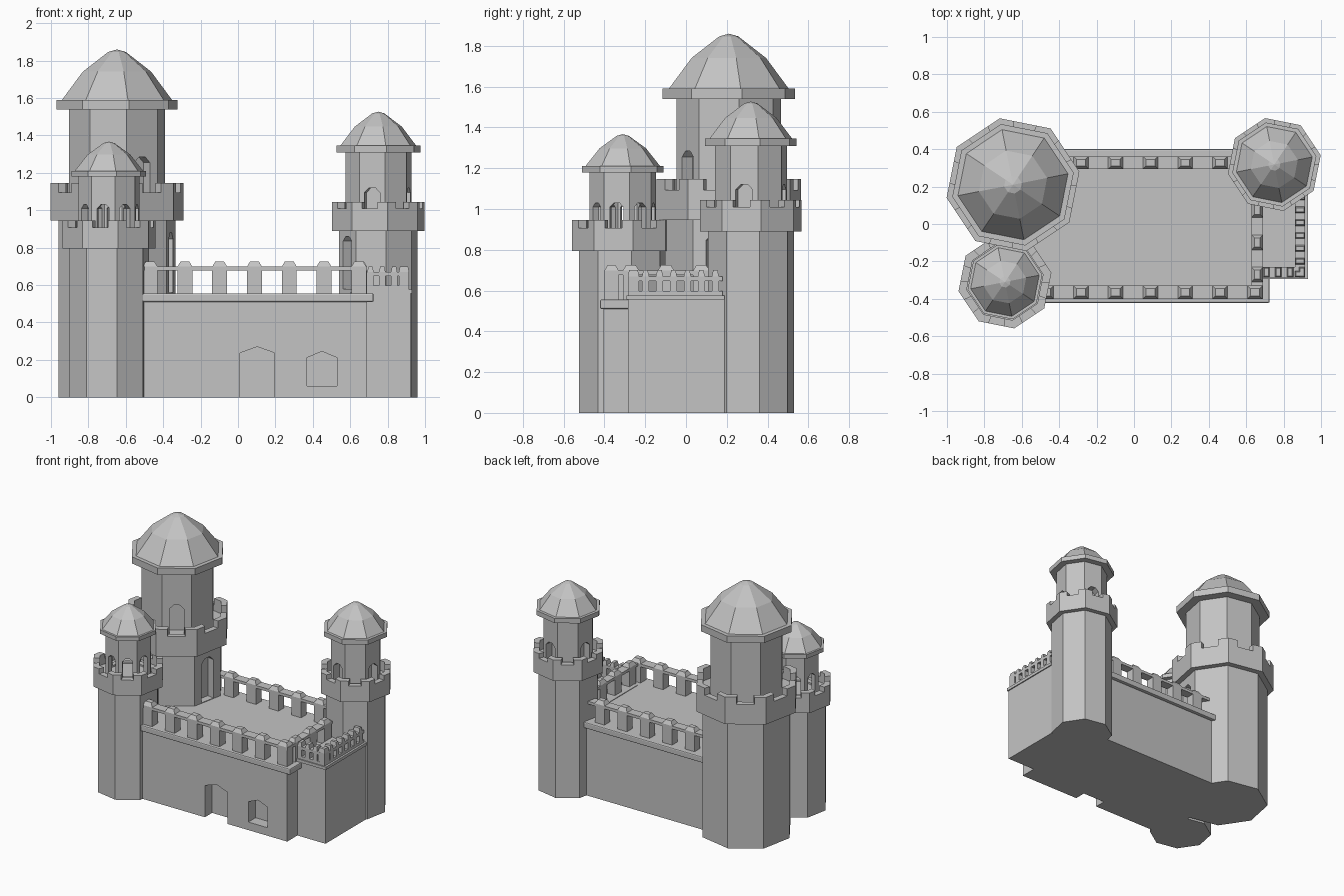
import bpy, bmesh
from math import cos, sin, radians, pi
from mathutils import Vector

if "Cube" in bpy.data.objects:
    bpy.data.objects.remove(bpy.data.objects["Cube"])

stone = bpy.data.materials.new("grey_stone")
stone.diffuse_color = (0.55, 0.55, 0.55, 1)
stone.use_nodes = True
stone.node_tree.nodes["Principled BSDF"].inputs["Base Color"].default_value = (0.55, 0.55, 0.55, 1)

SIDES = 8
TURN = radians(11.25)          # rotation shared by all towers
STEP = 2 * pi / SIDES
APOTHEM = cos(STEP / 2)


def finish(name, bm):
    bmesh.ops.recalc_face_normals(bm, faces=bm.faces)
    me = bpy.data.meshes.new(name)
    bm.to_mesh(me)
    bm.free()
    me.materials.append(stone)
    ob = bpy.data.objects.new(name, me)
    bpy.context.collection.objects.link(ob)
    return ob


def corner(c, r, k, z):
    a = TURN + k * STEP
    return Vector((c[0] + r * cos(a), c[1] + r * sin(a), z))


def lathe(name, c, profile, closed=False):
    """Eight-sided turned solid from (radius, height) points."""
    bm = bmesh.new()
    rings = []
    for r, z in profile:
        if r == 0:
            rings.append([bm.verts.new((c[0], c[1], z))] * SIDES)
        else:
            rings.append([bm.verts.new(corner(c, r, k, z)) for k in range(SIDES)])
    pairs = list(zip(rings, rings[1:]))
    if closed:
        pairs.append((rings[-1], rings[0]))
    for a, b in pairs:
        for k in range(SIDES):
            n = (k + 1) % SIDES
            loop = list(dict.fromkeys((a[k], a[n], b[n], b[k])))
            bm.faces.new(loop)
    return finish(name, bm)


def prism(bm, points, offset):
    low = [bm.verts.new(p) for p in points]
    high = [bm.verts.new(Vector(p) + Vector(offset)) for p in points]
    bm.faces.new(low)
    bm.faces.new(high)
    for i in range(len(low)):
        j = (i + 1) % len(low)
        bm.faces.new((low[i], low[j], high[j], high[i]))


def box(bm, x0, x1, y0, y1, z0, z1, taper=0.0):
    t = taper
    lo = [bm.verts.new(p) for p in ((x0, y0, z0), (x1, y0, z0), (x1, y1, z0), (x0, y1, z0))]
    hi = [bm.verts.new(p) for p in ((x0 + t, y0 + t, z1), (x1 - t, y0 + t, z1),
                                    (x1 - t, y1 - t, z1), (x0 + t, y1 - t, z1))]
    bm.faces.new(lo)
    bm.faces.new(hi)
    for i in range(4):
        j = (i + 1) % 4
        bm.faces.new((lo[i], lo[j], hi[j], hi[i]))


def block(name, *dims):
    bm = bmesh.new()
    box(bm, *dims)
    return finish(name, bm)


def cut_arch(target, c, angle, near, far, width, z0, z1):
    """Cut a pointed opening running outward from near to far along angle."""
    out = Vector((cos(angle), sin(angle), 0))
    side = Vector((-out.y, out.x, 0))
    base = Vector((c[0], c[1], 0)) + out * near
    h, spring = width / 2, z1 - width * 0.3
    outline = [(-h, z0), (h, z0), (h, spring), (h * 0.4, z1), (-h * 0.4, z1), (-h, spring)]
    bm = bmesh.new()
    prism(bm, [base + side * s + Vector((0, 0, z)) for s, z in outline], out * (far - near))
    cutter = finish("opening_cutter", bm)
    cutter.hide_render = True
    mod = target.modifiers.new("opening", "BOOLEAN")
    mod.operation, mod.solver, mod.object = "DIFFERENCE", "EXACT", cutter
    bpy.context.view_layer.objects.active = target
    bpy.ops.object.modifier_apply(modifier=mod.name)
    bpy.data.objects.remove(cutter)


def face_angle(k):
    return TURN + (k + 0.5) * STEP


def tower(name, c, shaft, gallery, upper, eave, roof, z_gal, z_gap, z_top, z_eave, lip, z_tip, hollow=False):
    floor = z_gap - 0.04
    wall = gallery - 0.045
    body = lathe(name + "_shaft", c, [(0, 0), (shaft, 0), (shaft, z_gal), (gallery, z_gal),
                                      (gallery, z_gap), (wall, z_gap), (wall, floor), (0, floor)])
    # battlements wrapping each corner of the gallery
    bm = bmesh.new()
    for k in range(SIDES):
        pts = []
        for r, order in ((gallery, (-1, 0, 1)), (wall, (1, 0, -1))):
            v = corner(c, r, k, z_gap)
            pts += [v.lerp(corner(c, r, k + d, z_gap), 0.28 * abs(d)) for d in order]
        prism(bm, pts, (0, 0, z_top - z_gap))
    finish(name + "_battlements", bm)
    # upper storey
    if hollow:
        room = lathe(name + "_belfry", c, [(upper, floor), (upper, z_eave),
                                           (upper - 0.04, z_eave), (upper - 0.04, floor)], True)
    else:
        room = lathe(name + "_upper", c, [(0, floor), (upper, floor), (upper, z_eave), (0, z_eave)])
    # faceted roof with a flat eave
    top = z_eave + lip
    h = z_tip - top
    lathe(name + "_roof", c, [(0, z_eave), (eave, z_eave), (eave, top), (roof, top),
                              (roof * 0.62, top + h * 0.56), (roof * 0.16, top + h * 0.95), (0, z_tip)])
    return body, room


# Towers
keep_c, front_c, right_c = (-0.647, 0.21), (-0.69, -0.31), (0.75, 0.318)
keep, keep_up = tower("keep", keep_c, 0.318, 0.362, 0.262, 0.331, 0.30,
                      0.945, 1.094, 1.147, 1.54, 0.05, 1.86)
front, belfry = tower("front_tower", front_c, 0.218, 0.253, 0.166, 0.203, 0.187,
                      0.795, 0.908, 0.945, 1.18, 0.03, 1.367, True)
right, right_up = tower("right_tower", right_c, 0.215, 0.253, 0.18, 0.229, 0.207,
                        0.89, 1.01, 1.045, 1.31, 0.035, 1.527)

# Tower doors and arches
cut_arch(keep_up, keep_c, face_angle(6), 0.18, 0.27, 0.1, 1.07, 1.285)
cut_arch(keep, keep_c, face_angle(7), 0.24, 0.35, 0.11, 0.56, 0.88)
cut_arch(right, right_c, face_angle(4), 0.14, 0.25, 0.08, 0.58, 0.86)
for k in (1, 3, 5, 7):
    cut_arch(right_up, right_c, face_angle(k), 0.11, 0.19, 0.085, 0.98, 1.12)
for k in range(SIDES):
    cut_arch(belfry, front_c, face_angle(k), 0.08, 0.18, 0.068, 0.88, 1.03)

# Main hall with gate and window
hall = block("hall", -0.6, 0.69, -0.405, 0.375, 0, 0.54)
for x, w, z0, z1 in ((0.103, 0.185, -0.05, 0.27), (0.449, 0.16, 0.06, 0.245)):
    out = [(x - w / 2, z0), (x + w / 2, z0), (x + w / 2, z1 - 0.033), (x, z1), (x - w / 2, z1 - 0.033)]
    bm = bmesh.new()
    prism(bm, [(px, -0.5, pz) for px, pz in out], (0, 0.18, 0))
    cutter = finish("gate_cutter", bm)
    cutter.hide_render = True
    mod = hall.modifiers.new("gate", "BOOLEAN")
    mod.operation, mod.solver, mod.object = "DIFFERENCE", "EXACT", cutter
    bpy.context.view_layer.objects.active = hall
    bpy.ops.object.modifier_apply(modifier=mod.name)
    bpy.data.objects.remove(cutter)
ledge = block("hall_ledge", -0.6, 0.725, -0.422, 0.4, 0.51, 0.556)
bev = ledge.modifiers.new("round_edge", "BEVEL")
bev.width, bev.segments = 0.008, 2

# Side annex
block("annex", 0.6, 0.922, -0.285, 0.19, 0, 0.56)
block("annex_ledge", 0.69, 0.93, -0.293, 0.19, 0.555, 0.577)


def parapet(name, along_x, start, end, a, b, centres, width, z0, z_rail, z_cap, z_top, taper):
    """Row of posts under a rail, with a tapered cap on each post."""
    bm = bmesh.new()

    def bar(s, e, lo, hi, t=0.0):
        if along_x:
            box(bm, s, e, a, b, lo, hi, t)
        else:
            box(bm, a, b, s, e, lo, hi, t)
    bar(start, end, z_rail, z_cap)
    for m in centres:
        bar(m - width / 2, m + width / 2, z0, z_rail)
        bar(m - width / 2, m + width / 2, z_cap, z_top, taper)
    return finish(name, bm)


# Hall parapets
hall_z = (0.08, 0.55, 0.677, 0.698, 0.725, 0.016)
row = [-0.47 + 0.186 * i for i in range(7)]
parapet("front_parapet", True, -0.5, 0.69, -0.4, -0.33, row, *hall_z)
parapet("back_parapet", True, -0.4, 0.6, 0.295, 0.362, row[:6], *hall_z)
parapet("side_parapet", False, -0.33, 0.2, 0.628, 0.69, [-0.27, -0.098, 0.075], *hall_z)

# Annex parapets with small openings over a low sill
annex_z = (0.034, 0.57, 0.648, 0.67, 0.7, 0.006)
parapet("annex_side_parapet", False, -0.285, 0.18, 0.86, 0.915,
        [-0.267 + 0.0685 * i for i in range(7)], *annex_z)
parapet("annex_front_parapet", True, 0.69, 0.915, -0.285, -0.23,
        [0.708 + 0.0633 * i for i in range(4)], *annex_z)
block("annex_side_sill", 0.86, 0.915, -0.285, 0.18, 0.57, 0.598)
block("annex_front_sill", 0.69, 0.915, -0.285, -0.23, 0.57, 0.598)
